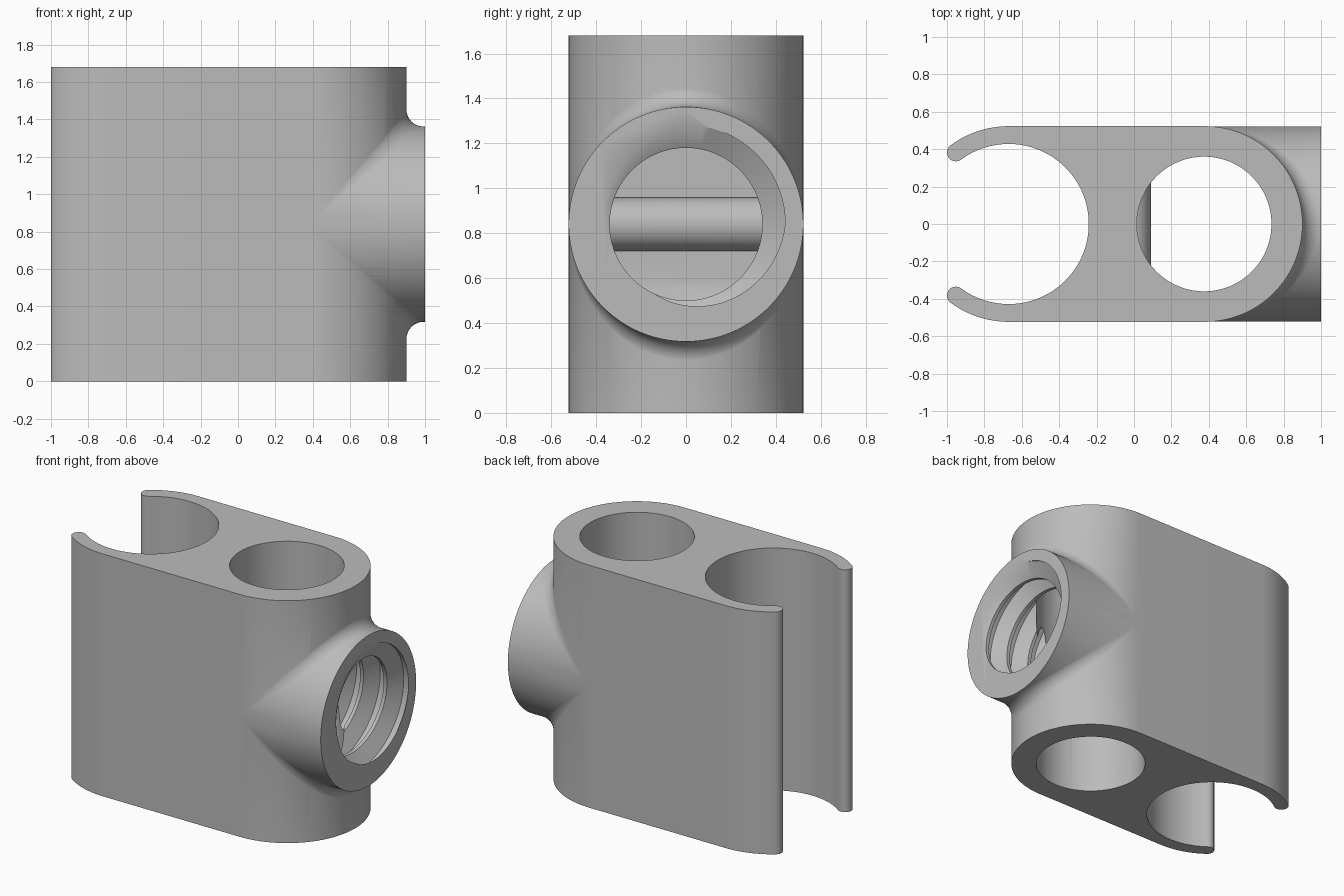
import bpy, bmesh, math
from mathutils import Vector, Matrix

if "Cube" in bpy.data.objects:
    bpy.data.objects.remove(bpy.data.objects["Cube"], do_unlink=True)

HEIGHT, MID = 1.68, 0.84
R = 0.523            # half thickness of the body and radius of the boss
CLIP_X, TUBE_X = -0.67, 0.378

grey = bpy.data.materials.new("plain_grey")
grey.use_nodes = True
grey.diffuse_color = (0.5, 0.5, 0.5, 1)
grey.node_tree.nodes["Principled BSDF"].inputs["Base Color"].default_value = (0.5, 0.5, 0.5, 1)


def make(name, bm):
    bmesh.ops.recalc_face_normals(bm, faces=bm.faces)
    mesh = bpy.data.meshes.new(name)
    bm.to_mesh(mesh)
    bm.free()
    mesh.materials.append(grey)
    obj = bpy.data.objects.new(name, mesh)
    bpy.context.collection.objects.link(obj)
    return obj


def cylinder(name, radius, start, end, segments=128):
    start, end = Vector(start), Vector(end)
    axis = end - start
    turn = axis.to_track_quat('Z', 'Y').to_matrix().to_4x4()
    bm = bmesh.new()
    bmesh.ops.create_cone(bm, cap_ends=True, segments=segments, radius1=radius, radius2=radius,
                          depth=axis.length, matrix=Matrix.Translation((start + end) / 2) @ turn)
    return make(name, bm)


def combine(target, tool, operation):
    mod = target.modifiers.new(operation, 'BOOLEAN')
    mod.operation, mod.solver, mod.object = operation, 'EXACT', tool
    bpy.context.view_layer.objects.active = target
    bpy.ops.object.modifier_apply(modifier=mod.name)
    bpy.data.objects.remove(tool, do_unlink=True)


def arc(cx, cy, radius, a, b, steps):
    angles = [math.radians(a + (b - a) * i / steps) for i in range(steps + 1)]
    return [(cx + radius * math.cos(t), cy + radius * math.sin(t)) for t in angles]


# Body: one outline with a round end and an open clip with rounded lips
TIP, INNER = 126.5, 0.428
lip_mid, lip_r = (R + INNER) / 2, (R - INNER) / 2
tip = math.radians(TIP)
lip_x, lip_y = CLIP_X + lip_mid * math.cos(tip), lip_mid * math.sin(tip)
outline = arc(TUBE_X, 0, R, -90, 90, 64)
outline += arc(CLIP_X, 0, R, 90, TIP, 16)
outline += arc(lip_x, lip_y, lip_r, TIP, TIP + 180, 10)[1:-1]
outline += arc(CLIP_X, 0, INNER, TIP, -TIP, 90)
outline += arc(lip_x, -lip_y, lip_r, 180 - TIP, 360 - TIP, 10)[1:-1]
outline += arc(CLIP_X, 0, R, -TIP, -90, 16)
bm = bmesh.new()
base = bm.faces.new([bm.verts.new((x, y, 0)) for x, y in outline])
top = bmesh.ops.extrude_face_region(bm, geom=[base])
bmesh.ops.translate(bm, vec=(0, 0, HEIGHT), verts=[v for v in top["geom"] if isinstance(v, bmesh.types.BMVert)])
body = make("clamp_body", bm)

# Side boss
combine(body, cylinder("boss", R - 0.0005, (TUBE_X, 0, MID), (1, 0, MID)), 'UNION')


# Fillet between the boss and the round end, fading out towards the sides
def fillet(side, radius=0.09, steps=60, cuts=8):
    bm = bmesh.new()
    rings = []
    for i in range(steps + 1):
        t = math.radians(6 + 168 * i / steps)
        c, s = math.cos(t), math.sin(t)
        crease = Vector((TUBE_X + R * s, R * c, R * s))
        n_boss, n_body = Vector((0, c, s)), Vector((s, c, 0))
        along = Vector((c, -s, c)).normalized()
        reach = radius * math.sqrt((1 - c * c) / (1 + c * c))
        d_boss, d_body = along.cross(n_boss), along.cross(n_body)
        d_boss *= 1 if d_boss.x > 0 else -1
        d_body *= 1 if d_body.z > 0 else -1
        p, q = crease + d_boss * reach, crease + d_body * reach
        # Put the two contact points back on their cylinders
        flat = Vector((0, p.y, p.z)).normalized() * (R - 0.001)
        p = Vector((min(p.x, 0.999), flat.y, flat.z))
        flat = Vector((q.x - TUBE_X, q.y, 0)).normalized() * (R - 0.001)
        q = Vector((TUBE_X + flat.x, flat.y, q.z))
        weight = math.sqrt((1 - c * c) / 2)   # rational weight giving a circular section
        section = []
        for k in range(cuts + 1):
            u = k / cuts
            a, b, d = (1 - u) ** 2, 2 * u * (1 - u) * max(weight, 0.7), u * u
            section.append((p * a + crease * b + q * d) / (a + b + d))
        section.append(crease - (n_boss + n_body) * 0.03)
        rings.append([bm.verts.new((v.x, v.y, MID + side * v.z)) for v in section])
    n = cuts + 2
    for a, b in zip(rings, rings[1:]):
        for k in range(n):
            bm.faces.new((a[k], a[(k + 1) % n], b[(k + 1) % n], b[k]))
    bm.faces.new(rings[0])
    bm.faces.new(rings[-1])
    return make("boss_fillet", bm)


for side in (1, -1):
    combine(body, fillet(side), 'UNION')


# Threaded bore: a helical strip of root and crest bands, cut flat at both ends
def thread_cutter(pitch=0.18, crest=0.34, root=0.442, n=72):
    bands = ((-0.11, root), (0.11, root), (0.43, crest), (0.57, crest))
    origin = 1 - pitch * 40 / 360
    bm = bmesh.new()
    rows = []
    for turn in range(-8, 4):
        for offset, radius in bands:
            row = []
            for i in range(n):
                t = 2 * math.pi * i / n
                x = origin + pitch * (turn + offset + i / n)
                row.append(bm.verts.new((x, radius * math.cos(t), MID + radius * math.sin(t))))
            rows.append(row)
    for j in range(len(rows) - 5):
        a = rows[j] + [rows[j + 4][0]]
        b = rows[j + 1] + [rows[j + 5][0]]
        for i in range(n):
            bm.faces.new((a[i], a[i + 1], b[i + 1], b[i]))
    for x, direction in ((-0.03, -1), (1.1, 1)):
        cut = bmesh.ops.bisect_plane(bm, geom=bm.verts[:] + bm.edges[:] + bm.faces[:], dist=1e-6,
                                     plane_co=(x, 0, 0), plane_no=(direction, 0, 0), clear_outer=True)
        rim = [e for e in cut["geom_cut"] if isinstance(e, bmesh.types.BMEdge)]
        bmesh.ops.edgeloop_fill(bm, edges=rim)
    bmesh.ops.delete(bm, geom=[v for v in bm.verts if not v.link_faces], context='VERTS')
    return make("thread_cutter", bm)


combine(body, thread_cutter(), 'DIFFERENCE')

# Upright through hole
combine(body, cylinder("tube_hole", 0.36, (TUBE_X - 0.003, 0, -0.1), (TUBE_X - 0.003, 0, HEIGHT + 0.1)), 'DIFFERENCE')

# Rounded rib across the end of the bore
combine(body, cylinder("rib", 0.12, (-0.03, -0.47, MID), (-0.03, 0.47, MID), 64), 'UNION')

bpy.ops.object.select_all(action='DESELECT')
body.select_set(True)
bpy.context.view_layer.objects.active = body
bpy.ops.object.shade_smooth_by_angle(angle=math.radians(30))
